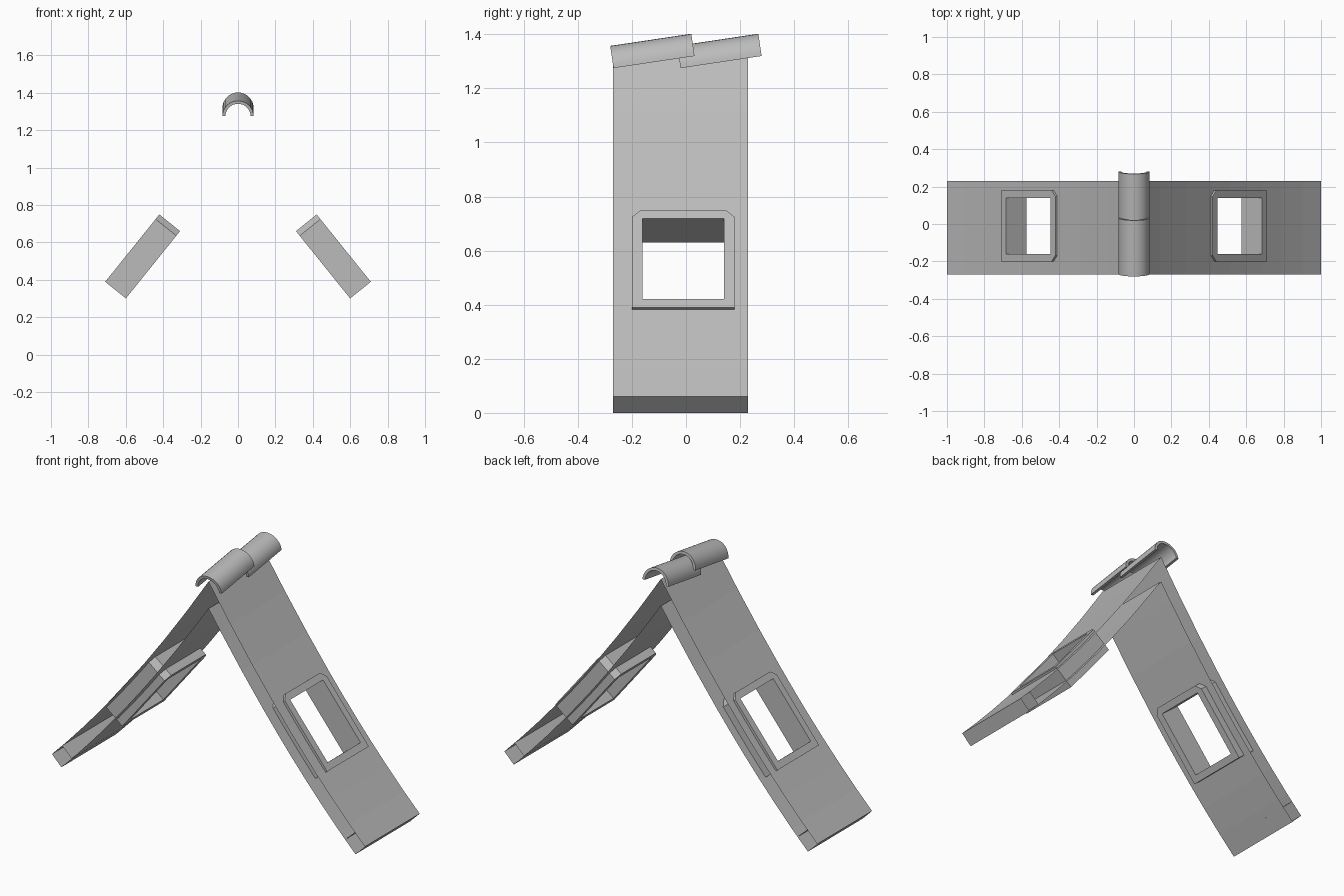
import bpy, bmesh
from math import sin, cos, pi, radians, sqrt
from mathutils import Vector

cube = bpy.data.objects.get("Cube")
if cube:
    bpy.data.objects.remove(cube, do_unlink=True)

grey = bpy.data.materials.new("plain_grey")
grey.use_nodes = True
grey.diffuse_color = (0.5, 0.5, 0.5, 1)
grey.node_tree.nodes["Principled BSDF"].inputs["Base Color"].default_value = (0.5, 0.5, 0.5, 1)


def finish(name, bm, mirror=False):
    mesh = bpy.data.meshes.new(name)
    bm.to_mesh(mesh)
    bm.free()
    mesh.materials.append(grey)
    ob = bpy.data.objects.new(name, mesh)
    bpy.context.collection.objects.link(ob)
    if mirror:
        ob.modifiers.new("other_slope", "MIRROR").use_axis[0] = True
    return ob


# Roof curve: steeper towards the ridge; depth is measured square to the slope
THICK = 0.0848


def roof_point(x, depth=0.0):
    t = 1 - x
    slope = 1 + 0.526 * t
    n = Vector((slope, 0, 1)) / sqrt(slope * slope + 1)
    return Vector((x, 0, 0.06 + t + 0.263 * t * t)) - n * depth


# Roof slopes: upper skin, eave face and lower skin, open at both gable ends
rows = [0, 0.14, 0.28, 0.418, 0.51, 0.6, 0.688, 0.79, 0.9, 1]
HOLE = (0.418, 0.688)
columns = [-0.27, -0.18, 0.16, 0.23]
path = [(x, 0) for x in rows]
path += [(x, THICK) for x in reversed([0.0715] + rows[1:])]

bm = bmesh.new()
grid = []
for x, depth in path:
    p = roof_point(x, depth)
    grid.append([bm.verts.new((p.x, y, p.z)) for y in columns])
for i in range(len(path) - 1):
    mid = (path[i][0] + path[i + 1][0]) / 2
    for j in range(len(columns) - 1):
        if j == 1 and HOLE[0] < mid < HOLE[1]:
            continue
        bm.faces.new((grid[i][j], grid[i + 1][j], grid[i + 1][j + 1], grid[i][j + 1]))
# Board closing the hollow behind the eave
board = []
for depth, y in ((0, -0.27), (0, 0.23), (THICK, 0.23), (THICK, -0.27)):
    p = roof_point(0.935, depth)
    board.append(bm.verts.new((p.x, y, p.z)))
bm.faces.new(board)
finish("roof_slopes", bm, mirror=True)

# Window frames: a chamfered ring running right through both skins
centre = Vector((0.51, -0.01, 0.525))
along = Vector((0.627, 0, -0.779))
normal = Vector((0.779, 0, 0.627))
W, L, HALF, WALL, CUT = 0.19, 0.231, 0.071, 0.04, 0.032
outer = [(-W, -L + CUT), (-W + CUT, -L), (W - CUT, -L), (W, -L + CUT), (W, L), (-W, L)]
w, l = W - WALL, L - WALL
inner = [(-w, -l), (w, -l), (w, l), (-w, l)]
corner = [0, 0, 1, 1, 2, 3]

bm = bmesh.new()


def loop(points, height):
    return [bm.verts.new(centre + Vector((0, y, 0)) + along * u + normal * height)
            for y, u in points]


out_hi, out_lo = loop(outer, HALF), loop(outer, -HALF)
in_hi, in_lo = loop(inner, HALF), loop(inner, -HALF)
for i in range(6):
    k = (i + 1) % 6
    bm.faces.new((out_hi[i], out_hi[k], out_lo[k], out_lo[i]))
    for o, n in ((out_hi, in_hi), (out_lo, in_lo)):
        ring = [o[i], o[k], n[corner[k]]]
        if corner[i] != corner[k]:
            ring.append(n[corner[i]])
        bm.faces.new(ring)
for i in range(4):
    k = (i + 1) % 4
    bm.faces.new((in_hi[i], in_hi[k], in_lo[k], in_lo[i]))
bmesh.ops.recalc_face_normals(bm, faces=bm.faces)
finish("window_frames", bm, mirror=True)


# Ridge tiles: two tilted, overlapping half pipes
def ridge_tile(name, start_y, steps=16, radius=0.083, bore=0.067, length=0.303):
    bm = bmesh.new()
    arc = [pi * i / steps for i in range(steps + 1)]
    section = [(radius * cos(a), radius * sin(a)) for a in arc]
    section += [(bore * cos(a), bore * sin(a)) for a in reversed(arc)]
    ends = [[bm.verts.new((x, y, z)) for x, z in section] for y in (0, length)]
    count = len(section)
    for i in range(count):
        k = (i + 1) % count
        bm.faces.new((ends[0][i], ends[0][k], ends[1][k], ends[1][i]))
    for end in ends:
        for i in range(steps):
            bm.faces.new((end[i], end[i + 1], end[count - 2 - i], end[count - 1 - i]))
    bmesh.ops.recalc_face_normals(bm, faces=bm.faces)
    ob = finish(name, bm)
    ob.location = (0, start_y, 1.275)
    ob.rotation_euler.x = radians(8.5)
    bpy.ops.object.select_all(action="DESELECT")
    ob.select_set(True)
    bpy.context.view_layer.objects.active = ob
    bpy.ops.object.shade_smooth_by_angle(angle=radians(35))


ridge_tile("front_ridge_tile", -0.268)
ridge_tile("rear_ridge_tile", -0.02)
